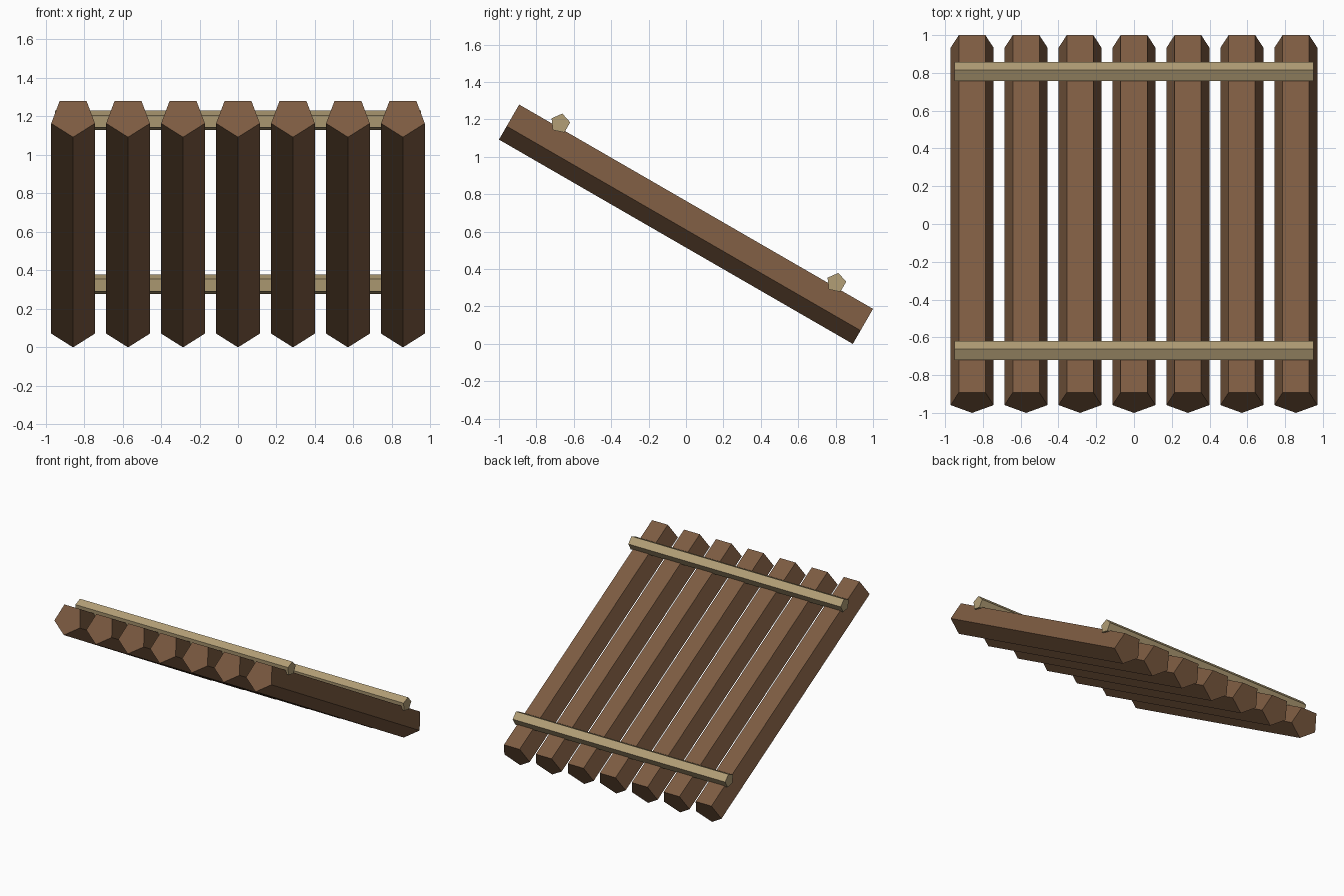
import bpy, bmesh, math
from mathutils import Matrix, Vector

if "Cube" in bpy.data.objects:
    bpy.data.objects.remove(bpy.data.objects["Cube"])

SLOPE = math.radians(30)
LOG_R, LOG_L, LOG_COUNT, SPACING = 0.1195, 2.1846, 7, 0.2857
RAIL_R, RAIL_L = 0.0535, 1.9


def material(name, rgb):
    m = bpy.data.materials.new(name)
    m.diffuse_color = (*rgb, 1)
    m.use_nodes = True
    m.node_tree.nodes["Principled BSDF"].inputs["Base Color"].default_value = m.diffuse_color
    return m


BARK = material("dark_brown_wood", (0.202, 0.105, 0.053))
POLE = material("pale_tan_wood", (0.445, 0.342, 0.181))

# Frame of the tilted raft: local y runs down the slope, local z is its normal
h = LOG_R * (1 + math.cos(math.pi / 5))
axis_shift = LOG_R - h / 2
total_z = LOG_L * math.sin(SLOPE) + h * math.cos(SLOPE)
TILT = (Matrix.Translation((0, 0, total_z / 2))
        @ Matrix.Rotation(-SLOPE, 4, 'X')
        @ Matrix.Translation((0, 0, axis_shift)))


def prism(name, centre, axis, side, radius, length, start, mat):
    """Five-sided bar along axis; start is the angle of the first corner."""
    axis, side = Vector(axis), Vector(side)
    up = Vector((0, 0, 1))
    bm = bmesh.new()
    ring = []
    for k in range(5):
        a = start + k * math.tau / 5
        p = side * math.cos(a) + up * math.sin(a)
        ring.append(bm.verts.new(Vector(centre) + p * radius - axis * length / 2))
    face = bm.faces.new(ring)
    ext = bmesh.ops.extrude_face_region(bm, geom=[face], use_keep_orig=True)
    bmesh.ops.translate(bm, vec=axis * length,
                        verts=[v for v in ext["geom"] if isinstance(v, bmesh.types.BMVert)])
    bm.transform(TILT)
    bmesh.ops.recalc_face_normals(bm, faces=bm.faces)
    me = bpy.data.meshes.new(name)
    bm.to_mesh(me)
    bm.free()
    me.materials.append(mat)
    ob = bpy.data.objects.new(name, me)
    bpy.context.collection.objects.link(ob)
    return ob


# Row of logs, corner downwards and flat side up
for i in range(LOG_COUNT):
    x = (i - (LOG_COUNT - 1) / 2) * SPACING
    prism(f"log_{i + 1}", (x, 0, 0), (0, 1, 0), (1, 0, 0),
          LOG_R, LOG_L, -math.pi / 2, BARK)

# Two cross rails lying half sunk on top of the logs
for name, s in (("upper_rail", -1), ("lower_rail", 1)):
    prism(name, (0, s * 0.39 * LOG_L, LOG_R), (1, 0, 0), (0, 1, 0),
          RAIL_R, RAIL_L, math.pi, POLE)
